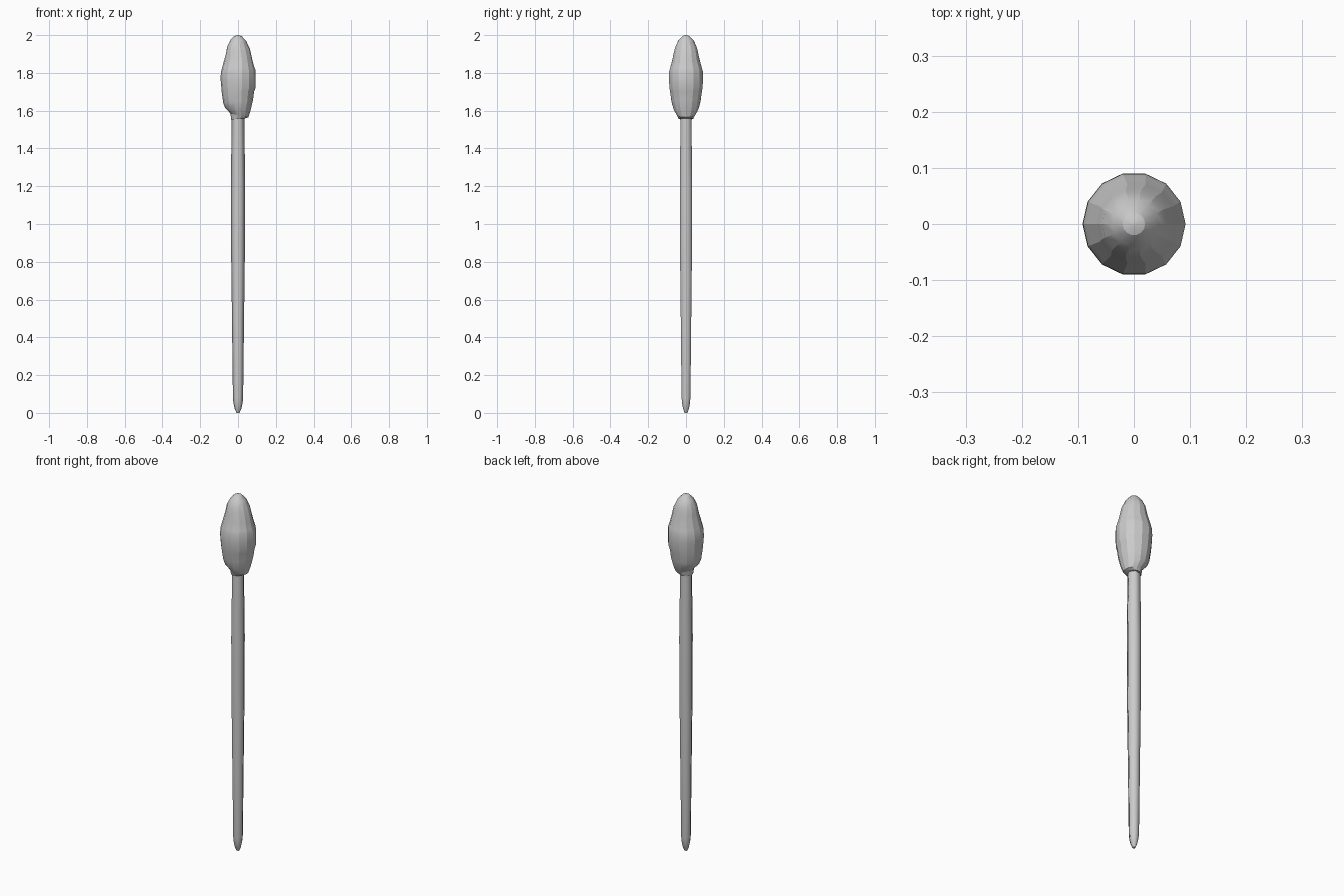
import bpy, bmesh, math

if "Cube" in bpy.data.objects:
    bpy.data.objects.remove(bpy.data.objects["Cube"])


def loft(name, rings, sides, angle):
    """Bridge tilted rings given as (left x, left z, right x, right z)."""
    bm = bmesh.new()
    loops = []
    for lx, lz, rx, rz in rings:
        cx, cz, r, dz = (lx + rx) / 2, (lz + rz) / 2, (rx - lx) / 2, (rz - lz) / 2
        loop = []
        for i in range(sides):
            a = 2 * math.pi * i / sides
            loop.append(bm.verts.new((cx + r * math.cos(a), r * math.sin(a), cz + dz * math.cos(a))))
        loops.append(loop)
    for a, b in zip(loops, loops[1:]):
        for i in range(sides):
            j = (i + 1) % sides
            bm.faces.new((a[i], a[j], b[j], b[i]))
    bm.faces.new(loops[0][::-1])
    bm.faces.new(loops[-1])
    me = bpy.data.meshes.new(name)
    bm.to_mesh(me)
    bm.free()
    ob = bpy.data.objects.new(name, me)
    bpy.context.collection.objects.link(ob)
    bpy.ops.object.select_all(action='DESELECT')
    ob.select_set(True)
    bpy.context.view_layer.objects.active = ob
    bpy.ops.object.shade_smooth_by_angle(angle=math.radians(angle))
    return ob


# Six-sided wooden shaft with a rounded foot
shaft = [(.008, 0), (.017, .02), (.024, .05), (.027, .08), (.032, .5),
         (.037, .9), (.038, 1.2), (.034, 1.5), (.033, 1.6)]
loft("handle", [(-r, z, r, z) for r, z in shaft], 6, 65)

# Wrapped head: cloth bands tilted to alternating sides
wrap = [
    (-.036, 1.553, .042, 1.560),
    (-.040, 1.585, .055, 1.565),
    (-.068, 1.615, .066, 1.600),
    (-.078, 1.640, .080, 1.660),
    (-.086, 1.695, .085, 1.700),
    (-.088, 1.720, .092, 1.720),
    (-.092, 1.765, .092, 1.765),
    (-.091, 1.800, .092, 1.815),
    (-.084, 1.828, .087, 1.827),
    (-.068, 1.886, .077, 1.864),
    (-.064, 1.902, .063, 1.928),
    (-.057, 1.940, .054, 1.945),
    (-.039, 1.975, .043, 1.970),
    (-.020, 1.994, .020, 1.994),
    (-.004, 2.000, .004, 2.000),
]
loft("wrapped_head", wrap, 14, 22)
